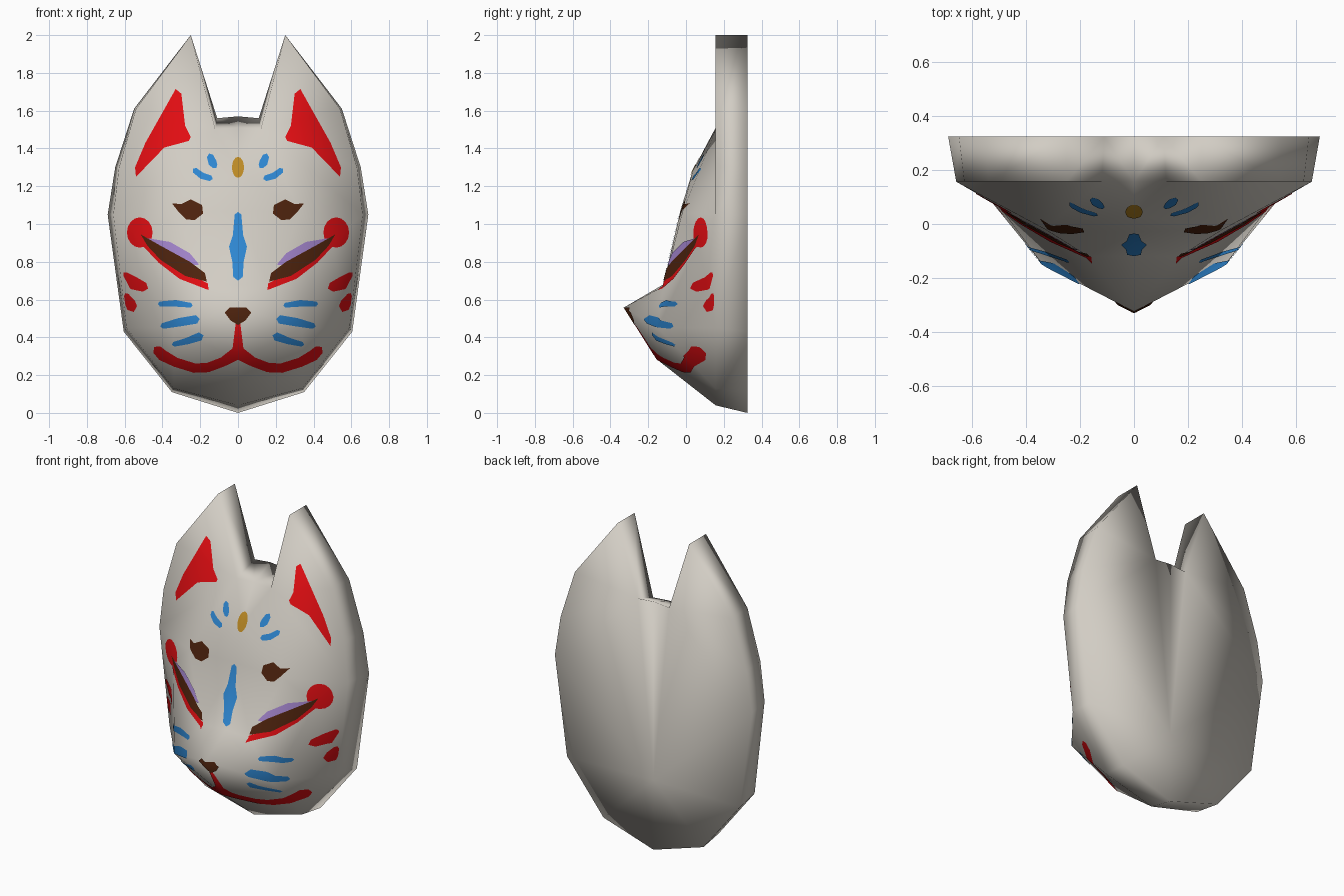
import bpy, bmesh, math
from mathutils import Vector
from mathutils.bvhtree import BVHTree
from mathutils.interpolate import poly_3d_calc

if "Cube" in bpy.data.objects:
    bpy.data.objects.remove(bpy.data.objects["Cube"])


def material(name, rgb):
    m = bpy.data.materials.new(name)
    m.diffuse_color = (*rgb, 1)
    m.use_nodes = True
    m.node_tree.nodes["Principled BSDF"].inputs["Base Color"].default_value = m.diffuse_color
    return m


WHITE = material("bone white", (0.644, 0.610, 0.552))
RED = material("red", (0.74, 0.004, 0.006))
BLUE = material("blue", (0.027, 0.238, 0.631))
BROWN = material("dark brown", (0.073, 0.016, 0.004))
PURPLE = material("lilac", (0.35, 0.223, 0.578))
GOLD = material("gold", (0.503, 0.254, 0.018))

# ---- Mask body: right half as named points, mirrored ----
P = {}
front_ring = [(0, .04), (.34, .13), (.59, .45), (.66, 1.05), (.63, 1.3),
              (.54, 1.61), (.25, 2.0), (.12, 1.5), (0, 1.51)]
back_ring = [(0, 0), (.35, .11), (.605, .43), (.69, 1.05), (.65, 1.3),
             (.55, 1.61), (.25, 2.0), (.11, 1.56), (0, 1.57)]
for i, ((x, z), (bx, bz)) in enumerate(zip(front_ring, back_ring)):
    P[f"R{i}"] = (x, .157, z)
    P[f"B{i}"] = (bx, .325, bz)
P.update(
    C1=(0, -.15, .28),       # chin
    C2=(0, -.325, .56),      # nose tip
    C3=(0, -.12, .68),       # bridge
    C4=(0, -.03, 1.07),
    C5=(0, .035, 1.28),      # forehead
    J=(.34, -.15, .45),      # muzzle corner
    E1=(.17, -.12, .67),     # inner eye
    E2=(.5, .065, .9),       # outer eye
    F=(.33, -.02, 1.06),     # brow
    K=(0, .325, .44))        # back plate middle
faces = ["R0 R1 C1", "C1 R1 J", "C1 J C2", "J R1 R2", "C2 J E1", "C2 E1 C3",
         "J E2 E1", "J R2 E2", "R2 R3 E2", "E2 R3 F", "E1 E2 F", "C3 E1 C4",
         "E1 F C4", "C4 F C5", "F R7 C5", "C5 R7 R8", "F R3 R7",
         "R3 R4 R5 R6 R7", "B0 B1 B2 K", "K B2 B3 B4 B5 B6 B7 B8"]
faces += [f"R{i} R{i+1} B{i+1} B{i}" for i in range(8)]

bm = bmesh.new()
for side in (1, -1):
    vs = {k: bm.verts.new((x * side, y, z)) for k, (x, y, z) in P.items()}
    for f in faces:
        bm.faces.new([vs[k] for k in f.split()])
bmesh.ops.remove_doubles(bm, verts=bm.verts, dist=1e-5)
bmesh.ops.recalc_face_normals(bm, faces=bm.faces)
bmesh.ops.triangulate(bm, faces=bm.faces)
for f in bm.faces:
    f.smooth = True
bm.normal_update()
me = bpy.data.meshes.new("mask_body")
bm.to_mesh(me)
me.materials.append(WHITE)
bpy.context.collection.objects.link(bpy.data.objects.new("mask_body", me))

bm.faces.ensure_lookup_table()
tree = BVHTree.FromBMesh(bm)
# front edges along which painted plates must fold
folds = [(e.verts[0].co.copy(), e.verts[1].co.copy()) for e in bm.edges
         if all(v.co.y < .2 for v in e.verts)]


# ---- Painted plates: flat outlines folded onto the mask ----
def paint(name, mat, outlines, lift=.004, mirror=True):
    pb = bmesh.new()
    for side in ((1, -1) if mirror else (1,)):
        for o in outlines:
            pb.faces.new([pb.verts.new((x * side, 0, z)) for x, z in o])
    bmesh.ops.triangulate(pb, faces=pb.faces)
    for a, b in folds:
        n = Vector((b.z - a.z, 0, a.x - b.x))
        if n.length > 1e-4:
            bmesh.ops.bisect_plane(pb, geom=pb.verts[:] + pb.edges[:] + pb.faces[:],
                                   plane_co=(a.x, 0, a.z), plane_no=n.normalized(), dist=1e-5)
    bmesh.ops.triangulate(pb, faces=pb.faces)
    normals, lost = {}, []
    for v in pb.verts:
        hit, nrm, idx, _ = tree.ray_cast(Vector((v.co.x, -2, v.co.z)), Vector((0, 1, 0)))
        if hit is None:
            lost.append(v)
            continue
        fv = bm.faces[idx].verts
        w = poly_3d_calc([q.co for q in fv], hit)
        normals[v] = sum((q.normal * k for q, k in zip(fv, w)), Vector()).normalized()
        v.co = hit + Vector((0, -lift, 0))
    bmesh.ops.delete(pb, geom=lost, context='VERTS')
    for f in pb.faces:
        f.smooth = True
        f.normal_update()
        if f.normal.y > 0:
            f.normal_flip()
    vn = [normals[v] for v in pb.verts]
    mesh = bpy.data.meshes.new(name)
    pb.to_mesh(mesh)
    pb.free()
    mesh.materials.append(mat)
    mesh.normals_split_custom_set_from_vertices(vn)   # shade like the mask below
    bpy.context.collection.objects.link(bpy.data.objects.new(name, mesh))


def stroke(*pts):
    """Brush stroke outline from (x, z, width) points, with pointed ends."""
    c = [Vector(p[:2]) for p in pts]
    left, right = [], []
    for i, p in enumerate(pts):
        t = (c[min(i + 1, len(c) - 1)] - c[max(i - 1, 0)]).normalized()
        n = Vector((-t.y, t.x)) * p[2] / 2
        left.append(c[i] + n)
        right.append(c[i] - n)
    tip0 = c[0] + (c[0] - c[1]).normalized() * pts[0][2] * .4
    tip1 = c[-1] + (c[-1] - c[-2]).normalized() * pts[-1][2] * .4
    return [tuple(v) for v in [tip0] + left + [tip1] + right[::-1]]


def ellipse(x, z, rx, rz, n=16):
    return [(x + rx * math.cos(a * math.tau / n), z + rz * math.sin(a * math.tau / n))
            for a in range(n)]


# ears
paint("ear_inner", RED, [[(.33, 1.715), (.30, 1.69), (.28, 1.52), (.25, 1.46), (.26, 1.44),
                          (.39, 1.405), (.54, 1.25), (.545, 1.30), (.49, 1.43), (.40, 1.59)]])
# forehead
paint("forehead_dashes", BLUE, [stroke((.148, 1.36, .035), (.135, 1.325, .045), (.122, 1.305, .03)),
                                stroke((.23, 1.285, .03), (.19, 1.255, .035), (.145, 1.242, .03))])
paint("forehead_jewel", GOLD, [ellipse(0, 1.3, .032, .055)], mirror=False)
paint("brow_spots", BROWN, [[(.35, 1.11), (.30, 1.105), (.25, 1.13), (.19, 1.10), (.185, 1.055),
                             (.23, 1.02), (.275, 1.025), (.315, 1.065)]])
# eyes
paint("eye_red_hook", RED, [ellipse(.52, .955, .068, .08)], .003)
paint("eye_red_line", RED, [[(.50, .88), (.42, .795), (.31, .71), (.155, .65), (.16, .685),
                             (.28, .75), (.41, .83), (.48, .91)]], .004)
paint("eye_shadow", PURPLE, [[(.48, .925), (.36, .905), (.255, .845), (.205, .785),
                              (.255, .78), (.41, .86)]], .005)
paint("eye_lids", BROWN, [[(.515, .945), (.41, .885), (.255, .80), (.175, .74), (.165, .695),
                           (.28, .725), (.41, .81), (.48, .885)]], .007)
# nose and muzzle
paint("nose_stripe", BLUE, [stroke((0, 1.05, .035), (0, .94, .055), (0, .88, .095),
                                   (0, .80, .06), (0, .72, .05))], mirror=False)
paint("nose_pad", BROWN, [[(-.07, .53), (-.045, .558), (.045, .558), (.07, .53), (.04, .49),
                           (0, .465), (-.04, .49)]], .007, mirror=False)
paint("whiskers", BLUE, [stroke((.25, .57, .025), (.33, .58, .035), (.415, .577, .025)),
                         stroke((.22, .495, .045), (.31, .48, .045), (.40, .46, .03)),
                         stroke((.20, .405, .045), (.27, .38, .035), (.34, .363, .025))])
paint("mouth", RED, [stroke((0, .32, .07), (.08, .27, .05), (.16, .24, .05), (.23, .237, .05),
                            (.33, .268, .05), (.40, .305, .06), (.43, .335, .05))])
paint("lip_line", RED, [stroke((0, .47, .025), (0, .40, .028), (0, .33, .06))], .005, mirror=False)
# cheeks
paint("cheek_marks", RED, [stroke((.598, .735, .025), (.55, .685, .07), (.495, .665, .05)),
                           stroke((.592, .625, .025), (.572, .585, .055), (.56, .555, .055))])
bm.free()
